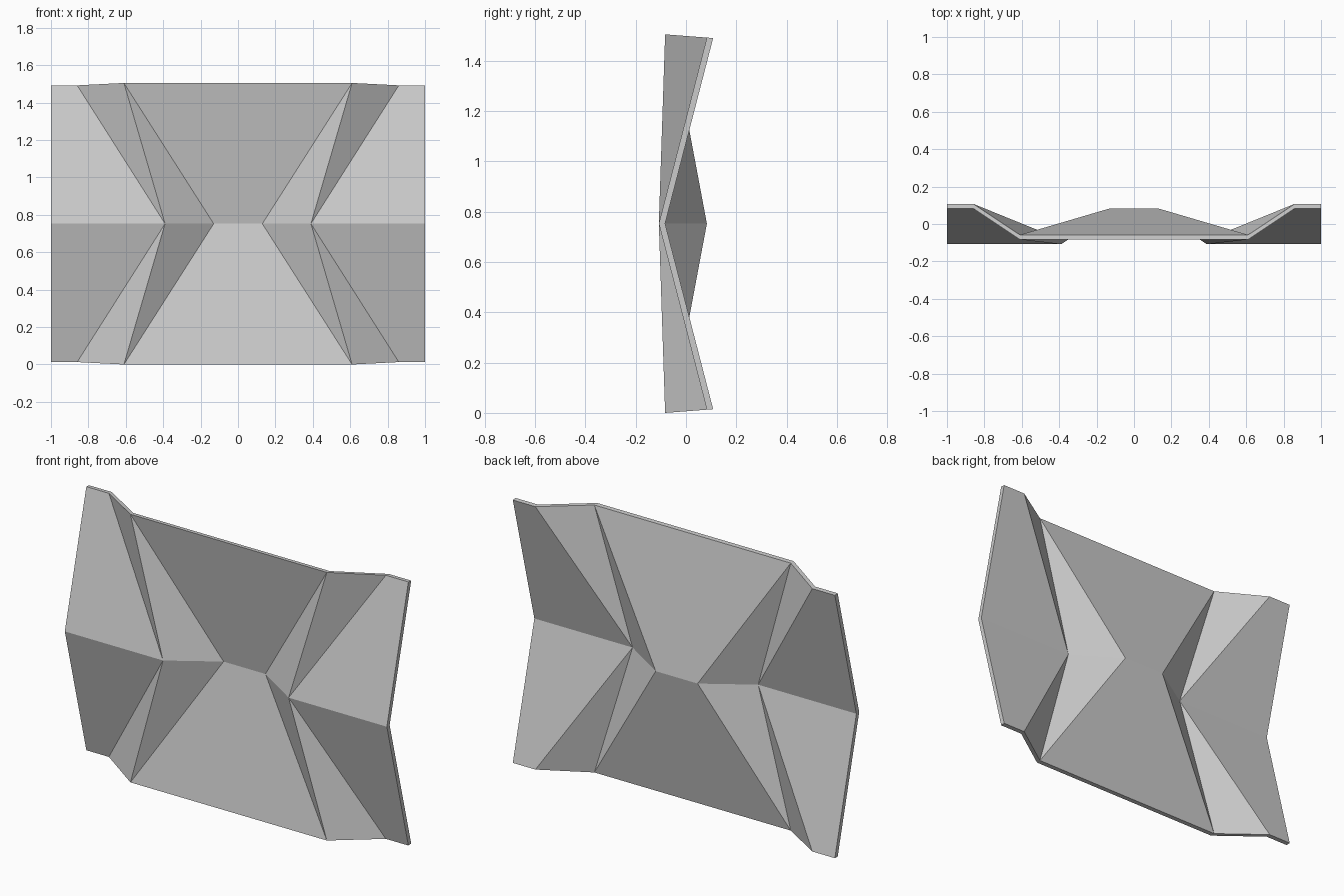
import bpy, bmesh

if "Cube" in bpy.data.objects:
    bpy.data.objects.remove(bpy.data.objects["Cube"])

HEIGHT, THICK, TILT = 1.505, 0.025, 0.077

# half profiles (x, front y) from the outside inwards
RIM = [(1.0, 0.083), (0.86, 0.083), (0.61, -0.083)]
MIDDLE = [(1.0, -0.108), (0.39, -0.108), (0.13, 0.058)]
# creased facets as (rim indices, middle indices), left to right
FACETS = [((0, 1), (1, 0)), ((1, 2), (1,)), ((2,), (2, 1)),
          ((2, 3), (3, 2)),
          ((3,), (4, 3)), ((3, 4), (4,)), ((4, 5), (5, 4))]


def full_row(half):
    return [(-x, y) for x, y in half] + half[::-1]


def rim_inset(y):
    return TILT * (y + 0.083)


bm = bmesh.new()
middle = [bm.verts.new((x, y, HEIGHT / 2)) for x, y in full_row(MIDDLE)]
back_shift = {}

# front sheet: upper and lower halves share the middle fold
for top in (True, False):
    rim = []
    for x, y in full_row(RIM):
        z = rim_inset(y)
        rim.append(bm.verts.new((x, y, HEIGHT - z if top else z)))
    for r, m in FACETS:
        bm.faces.new([rim[i] for i in r] + [middle[i] for i in m])

# thickness: the rim cut leans slightly inwards towards the back
result = bmesh.ops.extrude_face_region(bm, geom=bm.faces[:])
for v in result["geom"]:
    if isinstance(v, bmesh.types.BMVert):
        v.co.y += THICK
        if v.co.z > HEIGHT * 0.75:
            v.co.z -= TILT * THICK
        elif v.co.z < HEIGHT * 0.25:
            v.co.z += TILT * THICK
bmesh.ops.recalc_face_normals(bm, faces=bm.faces[:])

mesh = bpy.data.meshes.new("folded_panel")
bm.to_mesh(mesh)
bm.free()
panel = bpy.data.objects.new("folded_panel", mesh)
bpy.context.collection.objects.link(panel)
